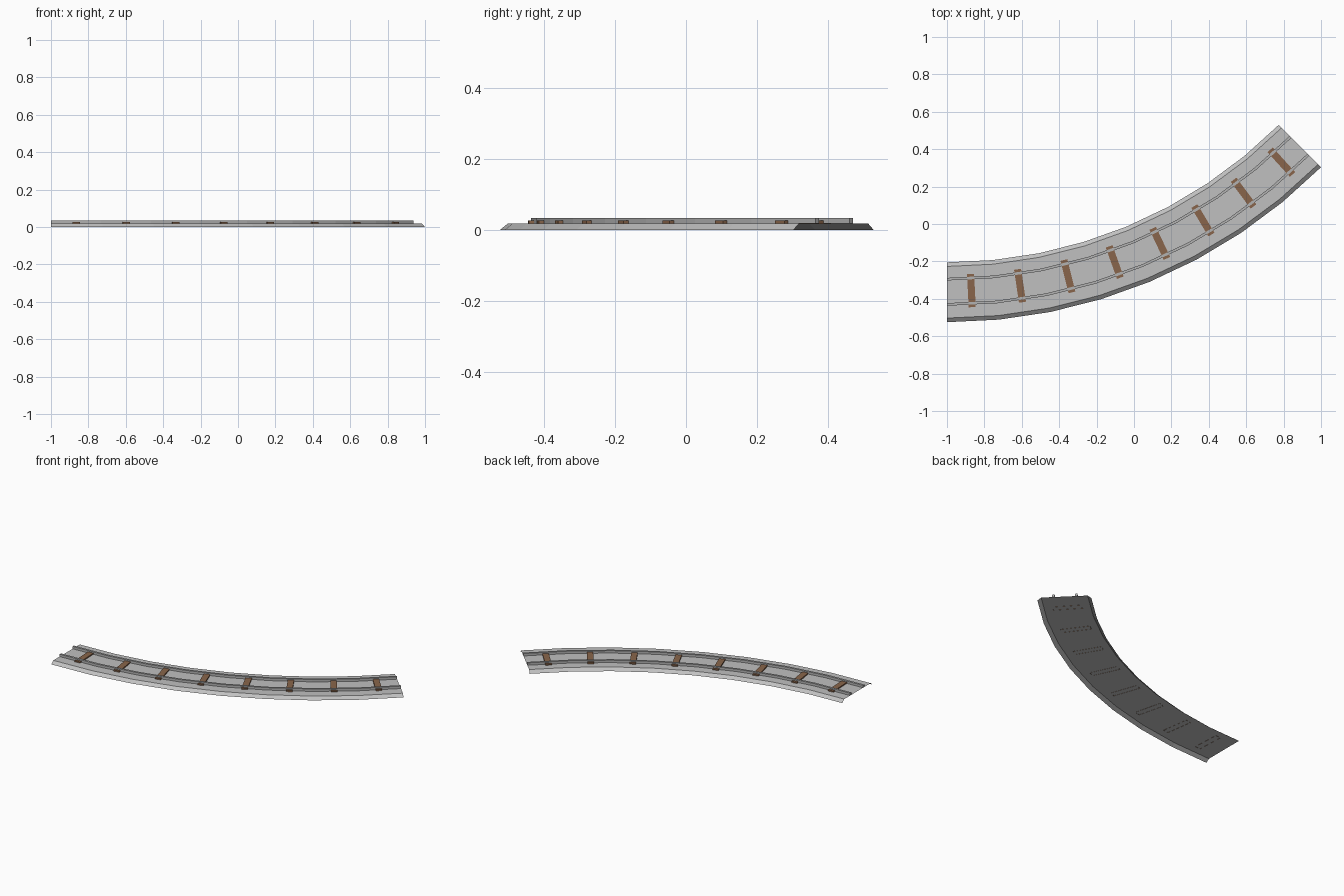
import bpy
import bmesh
from math import sin, cos, radians

cube = bpy.data.objects.get("Cube")
if cube:
    bpy.data.objects.remove(cube, do_unlink=True)

SEGMENTS = 8
STEP = radians(45) / SEGMENTS
CENTRE_X, CENTRE_Y = -1.0, 2.303
INNER, OUTER = 2.508, 2.828
BED_TOP, SLEEPER_TOP, RAIL_TOP = 0.018, 0.026, 0.034


def material(name, colour):
    mat = bpy.data.materials.new(name)
    mat.use_nodes = True
    mat.diffuse_color = (*colour, 1)
    mat.node_tree.nodes["Principled BSDF"].inputs["Base Color"].default_value = (*colour, 1)
    return mat


def on_curve(radius, angle, z):
    return (CENTRE_X + radius * sin(angle), CENTRE_Y - radius * cos(angle), z)


def finish(name, bm, mat):
    mesh = bpy.data.meshes.new(name)
    bm.to_mesh(mesh)
    bm.free()
    mesh.materials.append(mat)
    obj = bpy.data.objects.new(name, mesh)
    bpy.context.collection.objects.link(obj)


def sweep(name, profile, mat, capped=False):
    """Sweep a (radius, height) profile, listed inner to outer, along the bend."""
    bm = bmesh.new()
    rings = [[bm.verts.new(on_curve(r, i * STEP, z)) for r, z in profile]
             for i in range(SEGMENTS + 1)]
    for a, b in zip(rings, rings[1:]):
        for j in range(len(profile) - 1):
            bm.faces.new((a[j], a[j + 1], b[j + 1], b[j]))
    if capped:
        bm.faces.new(rings[0][::-1])
        bm.faces.new(rings[-1])
    finish(name, bm, mat)


gravel = material("light grey gravel", (0.53, 0.53, 0.53))
steel = material("grey steel", (0.45, 0.45, 0.45))
wood = material("brown wood", (0.25, 0.13, 0.07))

# Gravel bed: open shell with sloping shoulders
SLOPE = 0.022
sweep("gravel_bed", [(INNER, 0), (INNER + SLOPE, BED_TOP),
                     (OUTER - SLOPE, BED_TOP), (OUTER, 0)], gravel)

# Two rails following the bend
HALF_RAIL = 0.007
for name, r in (("inner_rail", 2.598), ("outer_rail", 2.733)):
    sweep(name, [(r - HALF_RAIL, BED_TOP), (r - HALF_RAIL, RAIL_TOP),
                 (r + HALF_RAIL, RAIL_TOP), (r + HALF_RAIL, BED_TOP)], steel, True)

# Sleepers: one across the middle of each segment, open underneath
LENGTH, WIDTH, MID = 0.178, 0.038, 2.662
BOTTOM = BED_TOP - 0.001
for i in range(SEGMENTS):
    angle = (i + 0.5) * STEP
    bm = bmesh.new()
    bmesh.ops.create_cube(bm, size=1)
    underside = [f for f in bm.faces if f.normal.z < -0.5]
    bmesh.ops.delete(bm, geom=underside, context='FACES_ONLY')
    for v in bm.verts:
        along, across = v.co.x * WIDTH, v.co.y * LENGTH
        x, y, _ = on_curve(MID - across, angle, 0)
        v.co = (x + along * cos(angle), y + along * sin(angle),
                SLEEPER_TOP if v.co.z > 0 else BOTTOM)
    finish(f"sleeper_{i + 1}", bm, wood)
